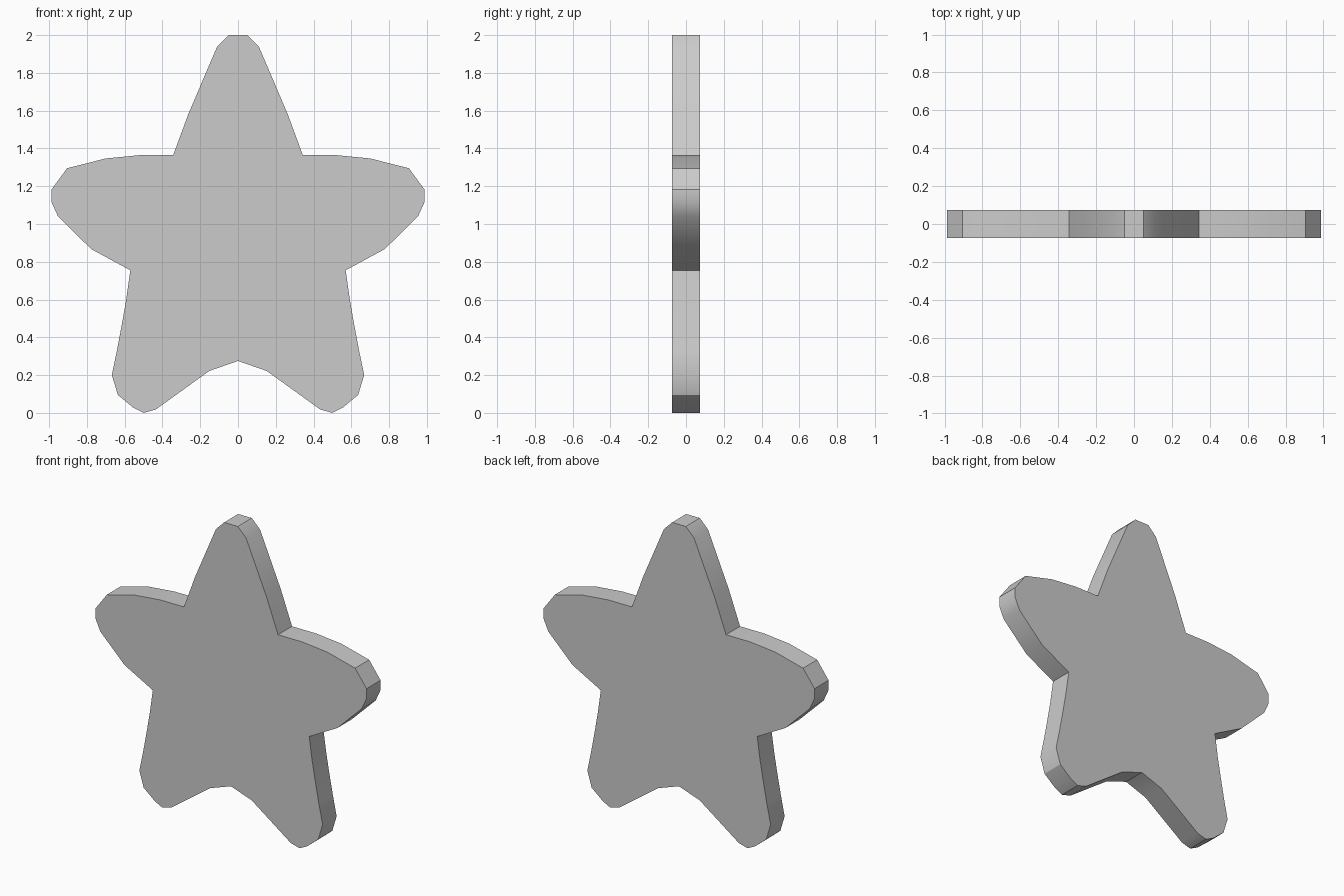
import bpy, bmesh, math

if "Cube" in bpy.data.objects:
    bpy.data.objects.remove(bpy.data.objects["Cube"])

HALF_THICK = 0.073

# Right half of the star outline (x, z), from the top tip down to the bottom notch
half = [(0.05, 2.0), (0.11, 1.94), (0.262, 1.585), (0.343, 1.365),
        (0.515, 1.365), (0.70, 1.347), (0.905, 1.295), (0.988, 1.182),
        (0.988, 1.117), (0.953, 1.04), (0.777, 0.867), (0.57, 0.755),
        (0.592, 0.60), (0.612, 0.485), (0.64, 0.335), (0.668, 0.20),
        (0.636, 0.095), (0.555, 0.028), (0.50, 0.0), (0.435, 0.018),
        (0.152, 0.222)]

# Mirror the half across x = 0, closing at the bottom notch
outline = half + [(0.0, 0.275)] + [(-x, z) for x, z in reversed(half)]

# Star plate: one face extruded through the thickness
bm = bmesh.new()
face = bm.faces.new([bm.verts.new((x, -HALF_THICK, z)) for x, z in outline])
ret = bmesh.ops.extrude_face_region(bm, geom=[face], use_keep_orig=True)
verts = [g for g in ret["geom"] if isinstance(g, bmesh.types.BMVert)]
bmesh.ops.translate(bm, verts=verts, vec=(0, 2 * HALF_THICK, 0))
bmesh.ops.recalc_face_normals(bm, faces=bm.faces[:])
mesh = bpy.data.meshes.new("star_plate")
bm.to_mesh(mesh)
bm.free()

star = bpy.data.objects.new("star_plate", mesh)
bpy.context.collection.objects.link(star)
bpy.context.view_layer.objects.active = star
star.select_set(True)
bpy.ops.object.shade_smooth_by_angle(angle=math.radians(30))
